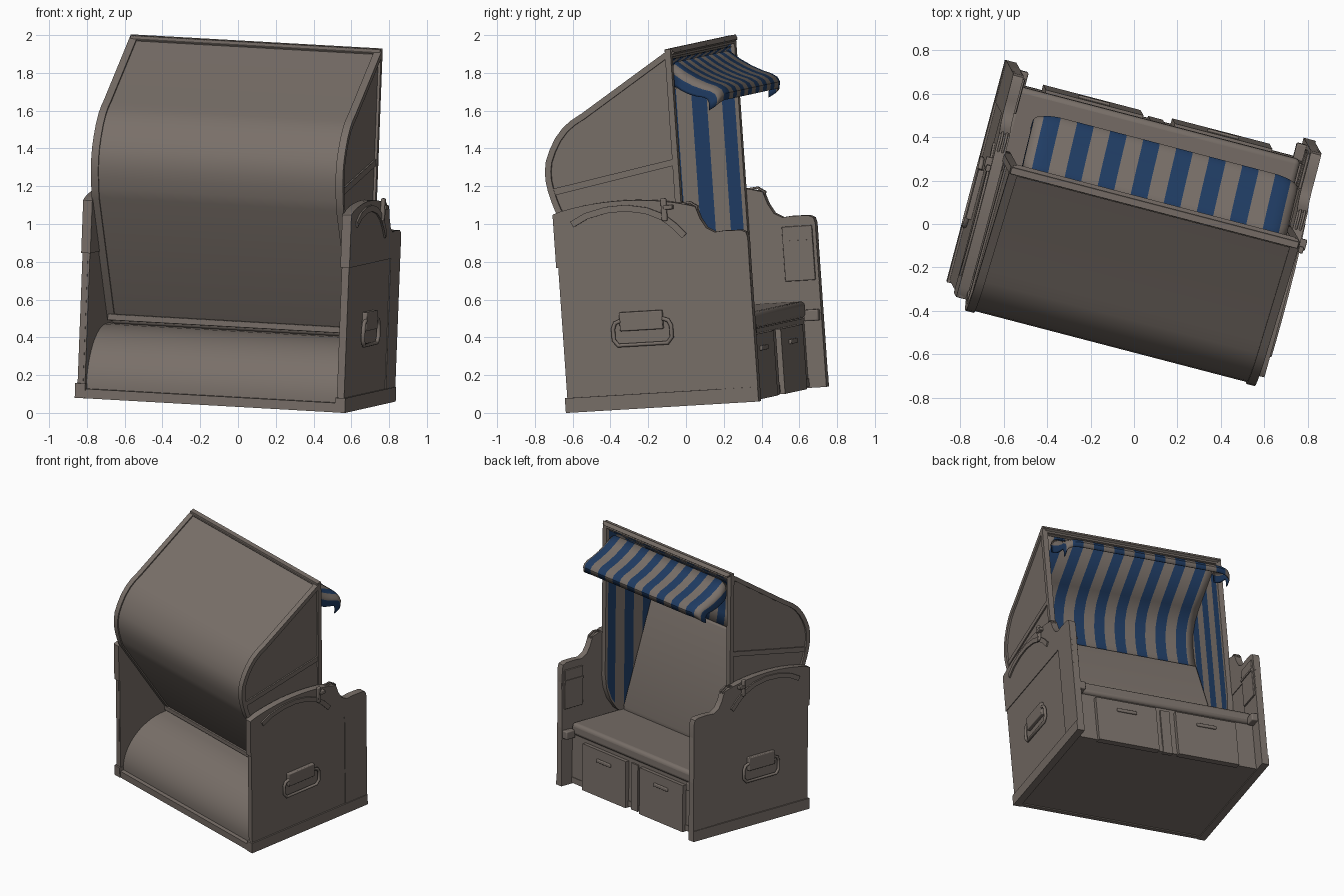
import bpy, bmesh, math
from mathutils import Vector, Matrix

if "Cube" in bpy.data.objects:
    bpy.data.objects.remove(bpy.data.objects["Cube"])


def material(name, rgb):
    m = bpy.data.materials.new(name)
    m.diffuse_color = (*rgb, 1)
    m.use_nodes = True
    m.node_tree.nodes["Principled BSDF"].inputs["Base Color"].default_value = m.diffuse_color
    return m


GREY = material("warm grey", (0.19, 0.16, 0.14))
BLUE = material("stripe blue", (0.014, 0.045, 0.125))

# Chair frame: x across, y depth (0 = back edge, 1.05 = seat side), z up; tilted as a whole
U = Vector((0.966, -0.252, -0.0544)).normalized()
V = Vector((0.258, 0.965, 0.0573))
V = (V - U * V.dot(U)).normalized()
W = U.cross(V)
POSE = Matrix((U, V, W)).transposed().to_4x4()
POSE.translation = Vector((-0.015, 0.06, 0.07)) - 0.523 * V
STRIPE = 0.07875


def finish(name, data, bevel=0.0, smooth=True):
    ob = bpy.data.objects.new(name, data)
    bpy.context.collection.objects.link(ob)
    ob.matrix_world = POSE
    data.materials.append(GREY)
    if ob.type == 'MESH':
        data.materials.append(BLUE)
        if bevel:
            m = ob.modifiers.new("bevel", 'BEVEL')
            m.width, m.segments = bevel, 3
            m.angle_limit = math.radians(40)
        if smooth:
            bpy.ops.object.select_all(action='DESELECT')
            ob.select_set(True)
            bpy.context.view_layer.objects.active = ob
            bpy.ops.object.shade_smooth_by_angle(angle=math.radians(35))
    return ob


def to_mesh(name, bm):
    bmesh.ops.recalc_face_normals(bm, faces=bm.faces)
    me = bpy.data.meshes.new(name)
    bm.to_mesh(me)
    bm.free()
    return me


def prism(name, pts, a0, a1, bevel=0.0):
    """Side profile (depth, height) extruded across the width."""
    bm = bmesh.new()
    f = bm.faces.new([bm.verts.new((a0, p[0], p[1])) for p in pts])
    r = bmesh.ops.extrude_face_region(bm, geom=[f])
    for v in r['geom']:
        if isinstance(v, bmesh.types.BMVert):
            v.co.x = a1
    return finish(name, to_mesh(name, bm), bevel)


def box(name, a0, a1, b0, b1, c0, c1, bevel=0.0):
    return prism(name, [(b0, c0), (b1, c0), (b1, c1), (b0, c1)], a0, a1, bevel)


def offset(path, d, closed):
    """Path moved sideways by d (to the left of its direction)."""
    P = [Vector(p) for p in path]
    n, out = len(P), []
    for i, p in enumerate(P):
        q0 = P[i - 1] if closed or i else p
        q1 = P[(i + 1) % n] if closed or i < n - 1 else p
        ds = [e.normalized() for e in (p - q0, q1 - p) if e.length > 1e-6]
        ns = [Vector((-e.y, e.x)) for e in ds]
        m = sum(ns, Vector((0, 0))).normalized()
        out.append(tuple(p + m * d / max(0.5, m.dot(ns[0]))))
    return out


def band(name, path, d, a0, a1, closed=False):
    """Strip of width d along a path, extruded from a0 to a1."""
    inner = offset(path, d, closed)
    bm = bmesh.new()
    rings = [[bm.verts.new((a, q[0], q[1])) for a, q in
              ((a0, p), (a1, p), (a1, r), (a0, r))] for p, r in zip(path, inner)]
    n = len(rings)
    for i in range(n if closed else n - 1):
        A, B = rings[i], rings[(i + 1) % n]
        for k in range(4):
            bm.faces.new((A[k], A[(k + 1) % 4], B[(k + 1) % 4], B[k]))
    if not closed:
        bm.faces.new(rings[0])
        bm.faces.new(rings[-1])
    return finish(name, to_mesh(name, bm))


def tube(name, pts, r):
    cu = bpy.data.curves.new(name, 'CURVE')
    cu.dimensions = '3D'
    cu.bevel_depth, cu.bevel_resolution, cu.use_fill_caps = r, 3, True
    s = cu.splines.new('POLY')
    s.points.add(len(pts) - 1)
    for p, q in zip(s.points, pts):
        p.co = (*q, 1)
    return finish(name, cu)


def arc(cx, cy, rx, ry, t0, t1, n=10):
    return [(cx + rx * math.cos(math.radians(t0 + (t1 - t0) * i / n)),
             cy + ry * math.sin(math.radians(t0 + (t1 - t0) * i / n))) for i in range(n + 1)]


def sheet(name, rows, spans, place, thick):
    """Striped cloth: spans across the width, rows along the depth; stripes symmetric about the middle."""
    bm = bmesh.new()
    g = [[bm.verts.new(place(s, p)) for s in spans] for p in rows]
    for i in range(len(rows) - 1):
        for j in range(len(spans) - 1):
            f = bm.faces.new((g[i][j], g[i][j + 1], g[i + 1][j + 1], g[i + 1][j]))
            mid = abs(spans[j] + spans[j + 1]) / 2
            f.material_index = math.floor((mid + STRIPE / 2) / STRIPE) % 2
    m = finish(name, to_mesh(name, bm)).modifiers.new("cloth", 'SOLIDIFY')
    m.thickness = thick


# Hood side profile: back curve from the top front edge down, then the front edge up
back = [(0.69, 1.893), (0.18, 1.576), (0.12, 1.543), (0.073, 1.507), (0.028, 1.455), (-0.007, 1.395),
        (-0.032, 1.335), (-0.041, 1.282), (-0.041, 1.23), (-0.032, 1.176), (-0.016, 1.115), (0.002, 1.063), (0.43, 0.39)]
front = [(0.50, 0.42), (0.58, 0.48), (0.64, 0.56), (0.675, 0.65), (0.69, 0.76)]
hood = back + front
band("hood_shell", offset(back, 0.009, False), 0.02, -0.665, 0.665)
box("hood_front_bar", -0.685, 0.685, 0.657, 0.69, 1.845, 1.89, 0.004)
box("hood_bottom_bar", -0.685, 0.685, 0.405, 0.435, 0.392, 0.425, 0.004)
band("hood_top_border", [back[0], (0.652, 1.869)], 0.02, -0.68, 0.68)

for s in (-1, 1):
    side = "right" if s > 0 else "left"
    # hood side wall, rim and rail
    prism(side + "_hood_wall", offset(hood, 0.01, True), s * 0.655, s * 0.676)
    band(side + "_hood_rim", hood, 0.032, s * 0.65, s * 0.69, True)
    prism(side + "_hood_rail", [(0.68, 1.31), (-0.02, 1.185), (-0.01, 1.15), (0.68, 1.275)], s * 0.66, s * 0.686)

    # striped lining of the side wall, cut into bands by depth
    bm = bmesh.new()
    bm.faces.new([bm.verts.new((s * 0.648, p[0], p[1])) for p in offset(hood, 0.012, True)])
    for b in [0.6 - 0.0825 * k for k in range(8)] + [0.67]:
        bmesh.ops.bisect_plane(bm, geom=bm.verts[:] + bm.edges[:] + bm.faces[:],
                               plane_co=(0, b, 0), plane_no=(0, 1, 0))
    for f in bm.faces:
        y = f.calc_center_bounds().y
        f.material_index = int(y < 0.67 and math.floor((y - 0.6) / 0.0825) % 2 == 0)
    finish(side + "_wall_lining", to_mesh("lining", bm), smooth=False)

    # side panel: core, boards, stile and raised weave
    top = arc(0.38, 0.75, 0.75, 0.355, 121, 58, 14)
    top += [(0.80, 0.985), (0.83, 0.935), (0.875, 0.91), (0.93, 0.915), (1.02, 0.912), (1.045, 0.90), (1.053, 0.87)]
    top = [(max(0.0, p[0]), p[1]) for p in top]
    prism(side + "_panel", [(1.051, 0.0), (0.008, 0.0), (0.008, 1.05)] + top, s * 0.69, s * 0.725)
    prism(side + "_top_board", [(1.053, 0.77), (-0.004, 0.77), (-0.004, 1.05)] + top, s * 0.685, s * 0.735)
    box(side + "_front_stile", s * 0.685, s * 0.735, 0.854, 1.052, 0.06, 0.775)
    box(side + "_base_board", s * 0.685, s * 0.74, -0.005, 1.052, 0.0, 0.078)
    box(side + "_weave", s * 0.70, s * 0.73, 0.006, 0.86, 0.07, 0.775)

    # adjusting arc with lever, bolt and strap loops
    rail = [(0.10, 0.995), (0.18, 1.035), (0.29, 1.06), (0.40, 1.065), (0.51, 1.045), (0.60, 1.005), (0.66, 0.955), (0.71, 0.90)]
    band(side + "_arc_rail", offset(rail, -0.017, False), 0.034, s * 0.72, s * 0.745)
    box(side + "_lever", s * 0.735, s * 0.757, 0.595, 0.625, 0.985, 1.105, 0.006)
    box(side + "_bolt", s * 0.68, s * 0.765, 0.61, 0.66, 1.045, 1.068, 0.005)
    loop = [(0.66, 1.04), (0.70, 1.07), (0.745, 1.075), (0.785, 1.05), (0.775, 1.02), (0.73, 1.01)]
    for k, a in enumerate((0.70, 0.72)):
        tube(f"{side}_strap_loop_{k}", [(s * a, *p) for p in loop], 0.006)

    # carrying handle
    box(side + "_handle_plate", s * 0.72, s * 0.755, 0.325, 0.56, 0.415, 0.515, 0.006)
    ring = [(0.33, 0.47), (0.30, 0.46), (0.287, 0.43), (0.287, 0.37), (0.31, 0.34), (0.58, 0.34),
            (0.605, 0.37), (0.605, 0.43), (0.59, 0.46), (0.56, 0.47)]
    tube(side + "_handle", [(s * 0.748, *p) for p in ring], 0.011)

    # inner fittings: folding tray and footrest stop
    box(side + "_tray", s * 0.674, s * 0.69, 0.87, 1.035, 0.57, 0.86, 0.004)
    box(side + "_tray_ledge", s * 0.668, s * 0.69, 0.87, 1.035, 0.77, 0.785)
    box(side + "_footrest_stop", s * 0.64, s * 0.69, 0.965, 1.045, 0.355, 0.415, 0.008)

    # drawer fronts with pulls
    a0, a1 = sorted((s * 0.075, s * 0.54))
    box(side + "_drawer", a0, a1, 0.94, 0.985, 0.0, 0.345)
    box(side + "_drawer_pull", (a0 + a1) / 2 - 0.075, (a0 + a1) / 2 + 0.075, 0.98, 0.997, 0.255, 0.28, 0.006)

# Lower body: base, rounded back, seat box
box("base_floor", -0.69, 0.69, 0.01, 0.96, 0.008, 0.05)
barrel = [(0.46, 0.05), (0.03, 0.05)] + arc(0.40, 0.06, 0.37, 0.315, 180, 95, 14) + [(0.46, 0.375)]
prism("rounded_back", barrel, -0.688, 0.688)
box("back_skirt", -0.70, 0.70, 0.0, 0.03, 0.0, 0.05)
box("seat_box", -0.688, 0.688, 0.40, 0.955, 0.03, 0.37)
box("centre_post", -0.035, 0.035, 0.94, 0.968, 0.0, 0.345)
box("seat_cushion", -0.675, 0.675, 0.42, 0.975, 0.372, 0.462, 0.025)
prism("backrest", [(0.20, 1.22), (0.28, 1.25), (0.53, 0.49), (0.52, 0.44), (0.44, 0.44)], -0.645, 0.645, 0.015)

# Striped ceiling lining, curving down to the top of the backrest
cols = [(k + 0.5) * STRIPE for k in range(-9, 9)]
cols = [-0.645] + [c for c in cols if abs(c) < 0.64] + [0.645]
ceiling = [(0.67, 1.835), (0.38, 1.655), (0.31, 1.595), (0.265, 1.52), (0.245, 1.43), (0.245, 1.33), (0.26, 1.235)]
sheet("ceiling_lining", ceiling, cols, lambda s, p: (s, p[0], p[1]), 0.006)


# Striped awning with rounded ends that hang down, less so towards its front
def awning_place(s, p):
    m, sg = abs(s), (1 if s > 0 else -1)
    t = min(max((m - 0.55) / 0.08, 0), math.pi / 2)
    x = min(m, 0.55) + 0.08 * math.sin(t)
    drop = 0.08 * (1 - math.cos(t)) + max(0, m - 0.55 - 0.08 * math.pi / 2)
    k = min(max((m - 0.5) / 0.28, 0), 1)
    b = 0.68 + (p[0] - 0.68) * (1 - 0.4 * k * k)
    return (sg * x, b, p[1] - drop * (0.8 - 1.8 * (p[0] - 0.68)))


edge = [k * STRIPE / 4 for k in range(-38, 39)]
sheet("awning", [(0.68, 1.815), (0.74, 1.768), (0.80, 1.73), (0.86, 1.70), (0.91, 1.68),
                 (0.94, 1.66), (0.952, 1.635), (0.945, 1.60)], edge, awning_place, 0.008)
